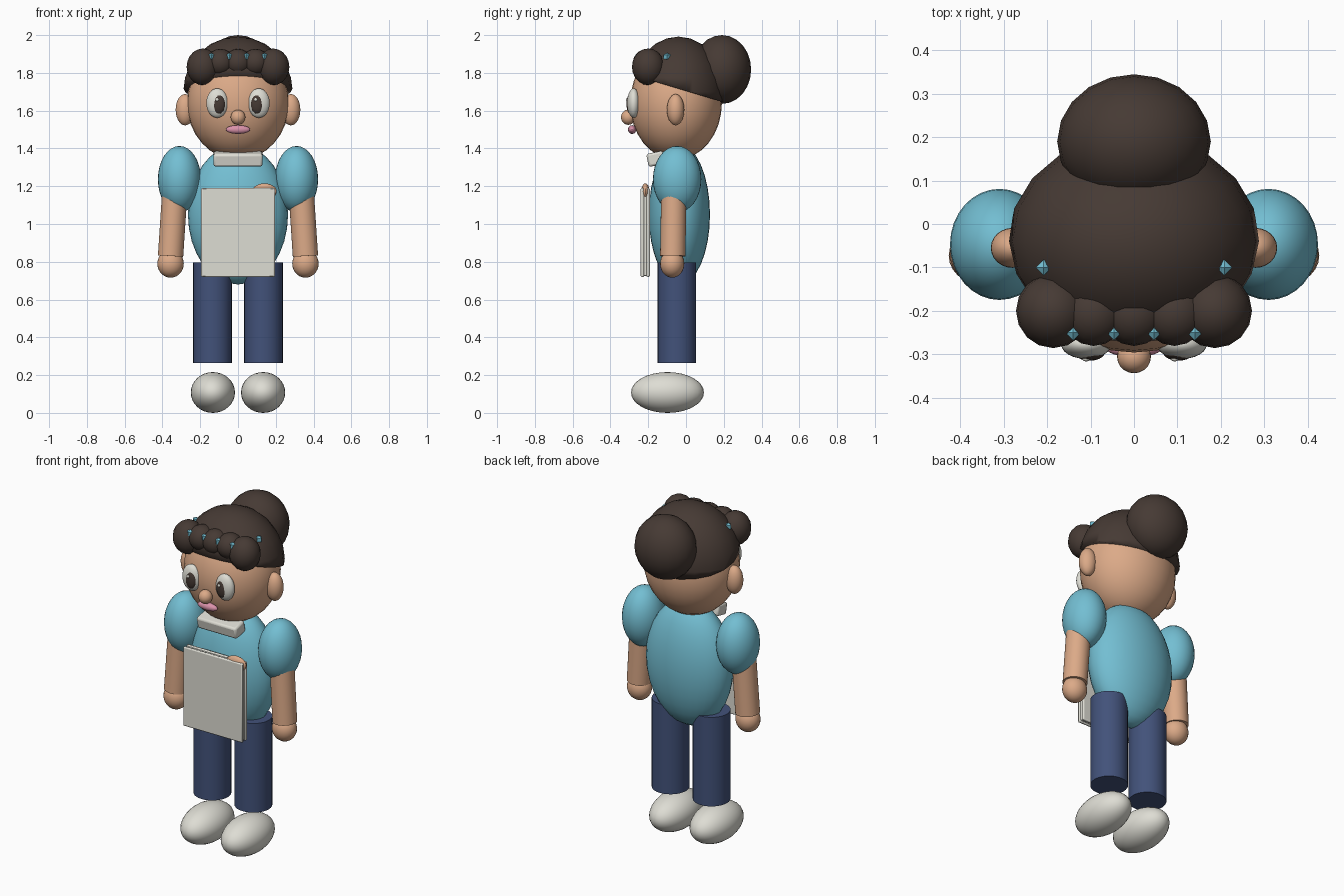
import bpy, bmesh, math
from mathutils import Vector

if "Cube" in bpy.data.objects:
    bpy.data.objects.remove(bpy.data.objects["Cube"])


def material(name, rgb):
    m = bpy.data.materials.new(name)
    lin = [((c / 255 + 0.055) / 1.055) ** 2.4 for c in rgb]
    m.diffuse_color = (*lin, 1)
    m.use_nodes = True
    m.node_tree.nodes["Principled BSDF"].inputs["Base Color"].default_value = m.diffuse_color
    return m


SKIN = material("skin", (220, 170, 136))
HAIR = material("dark_brown", (70, 58, 52))
TEAL = material("teal", (115, 190, 210))
JEANS = material("denim_blue", (66, 82, 122))
WHITE = material("off_white", (222, 221, 212))
PINK = material("pink", (218, 146, 170))


def finish(name, mat, smooth=True):
    o = bpy.context.object
    o.name = name
    o.data.materials.append(mat)
    if smooth:
        bpy.ops.object.shade_smooth_by_angle(angle=math.radians(40))
    return o


def ball(name, mat, loc, radii, seg=32, rings=16):
    bpy.ops.mesh.primitive_uv_sphere_add(segments=seg, ring_count=rings, radius=1, location=loc)
    bpy.context.object.scale = radii
    bpy.ops.object.transform_apply(location=False, rotation=False, scale=True)
    return finish(name, mat)


def tube(name, mat, a, b, r, seg=32):
    a, b = Vector(a), Vector(b)
    bpy.ops.mesh.primitive_cylinder_add(vertices=seg, radius=r, depth=(b - a).length, location=(a + b) / 2)
    bpy.context.object.rotation_euler = (b - a).to_track_quat('Z', 'Y').to_euler()
    return finish(name, mat)


def box(name, mat, loc, size, bevel, tilt=0):
    bpy.ops.mesh.primitive_cube_add(size=1, location=loc)
    o = bpy.context.object
    o.scale = size
    bpy.ops.object.transform_apply(location=False, rotation=False, scale=True)
    o.rotation_euler.x = tilt
    mod = o.modifiers.new("rounded_edges", 'BEVEL')
    mod.width, mod.segments = bevel, 2
    return finish(name, mat)


# Head and torso
ball("head", SKIN, (0, -0.053, 1.64), (0.27, 0.243, 0.30))
ball("torso", TEAL, (0, -0.035, 1.05), (0.265, 0.162, 0.37))
box("collar", WHITE, (0, -0.16, 1.345), (0.26, 0.09, 0.07), 0.012, math.radians(12))

# Hair cap: ellipsoid cut by a plane that slopes down to the nape
cap = ball("hair_cap", HAIR, (0, -0.04, 1.70), (0.29, 0.247, 0.292), 20, 12)
bm = bmesh.new()
bm.from_mesh(cap.data)
cut = bmesh.ops.bisect_plane(bm, geom=bm.verts[:] + bm.edges[:] + bm.faces[:],
                             plane_co=(0, 0.02, 0.01), plane_no=(0, 0.3, 1), clear_inner=True)
bmesh.ops.contextual_create(bm, geom=[e for e in cut["geom_cut"] if isinstance(e, bmesh.types.BMEdge)])
bm.to_mesh(cap.data)
bm.free()
ball("hair_bun", HAIR, (0, 0.19, 1.818), (0.177, 0.155, 0.182), 20, 12)

# Row of fringe curls
for i in range(-2, 3):
    if abs(i) == 2:
        ball("fringe_curl", HAIR, (i * 0.093, -0.20, 1.832), (0.086, 0.086, 0.097), 16, 10)
    else:
        ball("fringe_curl", HAIR, (i * 0.093, -0.205, 1.855), (0.074, 0.076, 0.072), 16, 10)

# Hair beads: small four-sided points between the curls
for x, y in [(-0.14, -0.25), (-0.046, -0.25), (0.046, -0.25), (0.14, -0.25), (-0.208, -0.10), (0.208, -0.10)]:
    bpy.ops.mesh.primitive_uv_sphere_add(segments=4, ring_count=2, radius=0.021, location=(x, y, 1.885))
    finish("hair_bead", TEAL, smooth=False)

# Face
ball("nose", SKIN, (0, -0.306, 1.565), (0.039, 0.038, 0.04), 20, 12)
ball("mouth", PINK, (0, -0.285, 1.50), (0.065, 0.022, 0.023), 24, 12)

for s in (-1, 1):
    ball("eye", WHITE, (s * 0.11, -0.277, 1.64), (0.058, 0.034, 0.078), 24, 14)
    ball("pupil", HAIR, (s * 0.102, -0.297, 1.635), (0.034, 0.018, 0.052), 20, 12)
    ball("eye_highlight", WHITE, (s * 0.102 - 0.008, -0.311, 1.658), (0.009, 0.006, 0.009), 10, 6)
    ball("ear", SKIN, (s * 0.28, -0.055, 1.605), (0.05, 0.046, 0.083), 24, 14)
    # Arms
    ball("sleeve", TEAL, (s * 0.31, -0.047, 1.237), (0.114, 0.128, 0.176))
    tube("forearm", SKIN, (s * 0.336, -0.065, 1.15), (s * 0.357, -0.07, 0.83), 0.067)
    ball("hand", SKIN, (s * 0.357, -0.073, 0.79), (0.07, 0.064, 0.074), 24, 14)
    # Legs and shoes
    tube("trouser_leg", JEANS, (s * 0.135, -0.048, 0.265), (s * 0.135, -0.048, 0.795), 0.102)
    ball("shoe", WHITE, (s * 0.133, -0.098, 0.108), (0.117, 0.193, 0.108))

# Notebook: two covers with pages between, and the hand holding its top edge
box("notebook_front_cover", WHITE, (0, -0.231, 0.955), (0.39, 0.018, 0.47), 0.006)
box("notebook_pages", WHITE, (0, -0.216, 0.955), (0.378, 0.02, 0.458), 0.003)
box("notebook_back_cover", WHITE, (0, -0.20, 0.955), (0.39, 0.018, 0.47), 0.006)
ball("holding_hand", SKIN, (0.14, -0.215, 1.172), (0.065, 0.022, 0.043), 20, 12)
